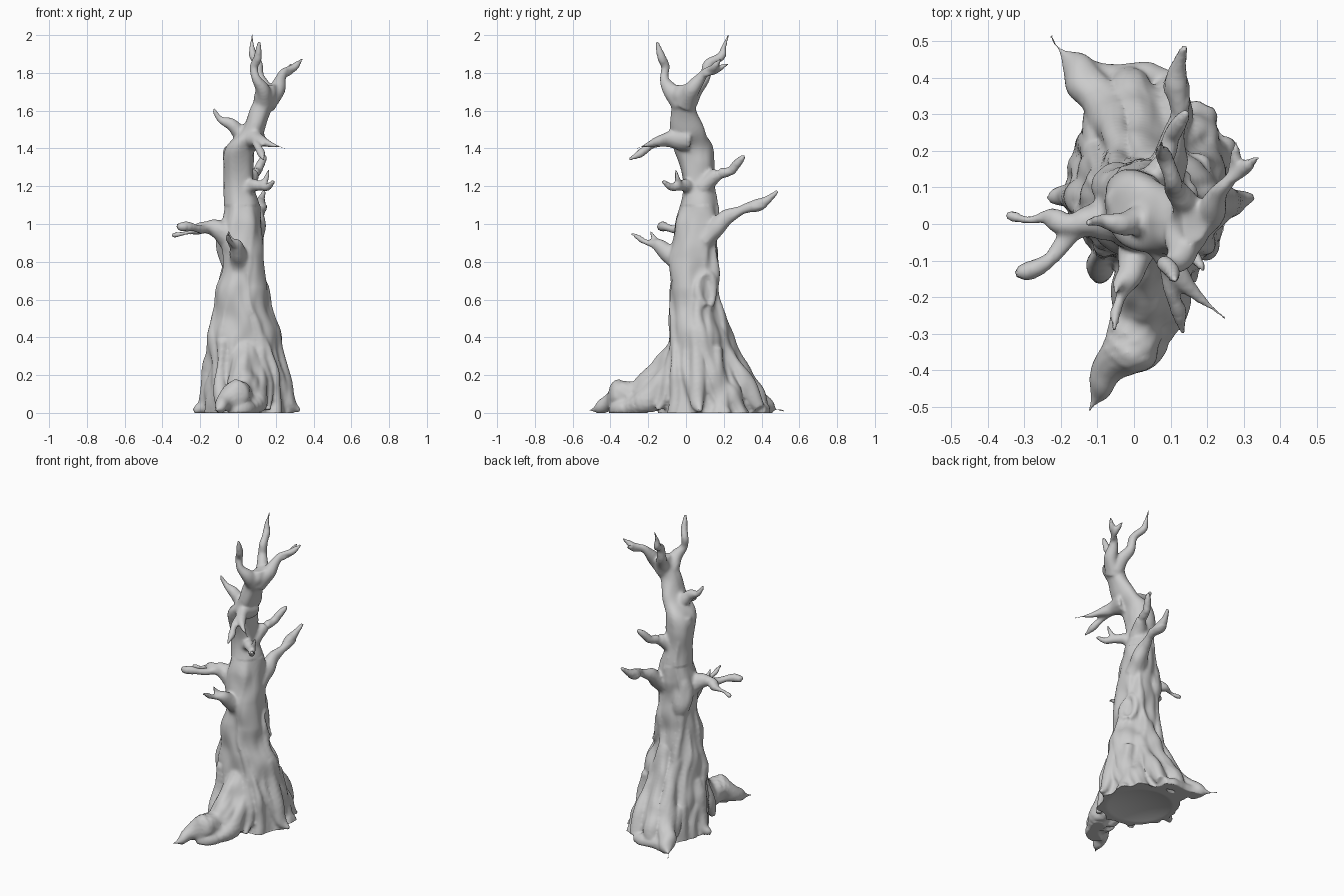
import bpy, bmesh, math
from mathutils import Vector, noise

bm = bmesh.new()


def spline(pts, steps):
    """Catmull-Rom through tuples of any length."""
    out = []
    for i in range(len(pts) - 1):
        p0, p1, p2 = pts[max(i - 1, 0)], pts[i], pts[i + 1]
        p3 = pts[min(i + 2, len(pts) - 1)]
        for s in range(steps):
            t = s / steps
            out.append([0.5 * (2 * b + (c - a) * t + (2 * a - 5 * b + 4 * c - d) * t * t
                               + (3 * b - a - 3 * c + d) * t ** 3)
                        for a, b, c, d in zip(p0, p1, p2, p3)])
    return out + [list(pts[-1])]


def loft(rings):
    """Closed skin over a list of equal point rings."""
    vs = [[bm.verts.new(p) for p in r] for r in rings]
    n = len(vs[0])
    for a, b in zip(vs, vs[1:]):
        for i in range(n):
            bm.faces.new((a[i], a[(i + 1) % n], b[(i + 1) % n], b[i]))
    bm.faces.new(vs[0][::-1])
    bm.faces.new(vs[-1])


def tube(*pts, steps=5, sides=12):
    """Tapered limb through (x, y, z, radius) points."""
    path = spline(pts, steps)
    rings = []
    for i, p in enumerate(path):
        a, b = path[max(i - 1, 0)], path[min(i + 1, len(path) - 1)]
        d = (Vector(b[:3]) - Vector(a[:3])).normalized()
        u = d.cross(Vector((0.31, 0.9, 0.3))).normalized()
        v = d.cross(u)
        r = max(p[3], 0.005)
        rings.append([Vector(p[:3]) + r * (u * math.cos(t) + v * math.sin(t))
                      for t in (2 * math.pi * k / sides for k in range(sides))])
    loft(rings)


# Trunk profile: z, left, right, front, back
profile = spline([
    (-0.03, -0.165, 0.27, -0.13, 0.36), (0.08, -0.16, 0.25, -0.125, 0.32),
    (0.2, -0.155, 0.24, -0.115, 0.26), (0.4, -0.145, 0.21, -0.085, 0.205),
    (0.6, -0.125, 0.155, -0.085, 0.175), (0.8, -0.078, 0.135, -0.08, 0.165),
    (0.9, -0.09, 0.135, -0.07, 0.17), (1.0, -0.092, 0.13, -0.05, 0.175),
    (1.1, -0.08, 0.11, -0.03, 0.165), (1.2, -0.072, 0.085, -0.015, 0.155),
    (1.32, -0.08, 0.085, -0.035, 0.15), (1.4, -0.065, 0.09, -0.06, 0.14),
    (1.48, 0.005, 0.125, -0.085, 0.11), (1.6, 0.06, 0.175, -0.075, 0.055),
    (1.68, 0.1, 0.21, -0.08, 0.06), (1.74, 0.13, 0.2, -0.05, 0.04)], 6)


def surface(z, t, k=1.0):
    """Point on the trunk skin at height z and angle t (slightly boxy section)."""
    j = 0
    while j < len(profile) - 2 and profile[j + 1][0] < z:
        j += 1
    a, b = profile[j], profile[j + 1]
    f = min(max((z - a[0]) / (b[0] - a[0]), 0), 1)
    x0, x1, y0, y1 = [p + (q - p) * f for p, q in zip(a[1:], b[1:])]
    c, s = [math.copysign(abs(q) ** 0.88, q) for q in (math.cos(t), math.sin(t))]
    return Vector(((x0 + x1) / 2 + k * (x1 - x0) / 2 * c, (y0 + y1) / 2 + k * (y1 - y0) / 2 * s, z))


loft([[surface(p[0], 2 * math.pi * i / 40) for i in range(40)] for p in profile])

# Twisting bark ridges: start angle, top height, thickness
for i, (deg, top, r) in enumerate([
        (10, 1.05, .036), (38, .62, .04), (62, 1.3, .034), (92, .75, .04), (118, 1.38, .036),
        (150, .85, .036), (178, .7, .045), (205, 1.0, .036), (232, .8, .03), (262, .55, .032),
        (285, 1.2, .032), (312, .8, .036), (338, .5, .04), (25, .36, .036), (192, .42, .04)]):
    pts = []
    for s in range(11):
        f = s / 10
        t = math.radians(deg) + 0.2 * math.sin(9 * f * top + i * 1.7) + 0.2 * f * (-1) ** i
        p = surface(-0.02 + f * (top + .02), t, 0.93 - 0.15 * f ** 4)
        pts.append((*p, r * (1 - 0.5 * f)))
    tube(*pts, steps=3)

# Front root
tube((.04, -.02, .38, .06), (.03, -.13, .19, .085), (.02, -.25, .085, .085), (-.02, -.34, .095, .08),
     (-.07, -.41, .05, .045), (-.105, -.47, .02, .025), (-.125, -.52, .012, .008))
tube((.1, -.06, .25, .05), (.09, -.18, .08, .07), (.05, -.32, .03, .05), (-.03, -.39, .015, .025))
# Broad webbed back root
tube((-.04, .15, .5, .04), (-.05, .25, .26, .05), (-.09, .34, .11, .055), (-.15, .42, .04, .045),
     (-.2, .47, .02, .022), (-.23, .52, .012, .007))
tube((.03, .15, .55, .04), (.03, .26, .25, .06), (0, .34, .11, .07), (-.03, .39, .03, .05))
tube((.1, .14, .45, .04), (.1, .26, .23, .05), (.1, .34, .09, .055), (.11, .39, .02, .035))
tube((-.15, .41, .03, .04), (-.03, .4, .02, .04), (.1, .4, .02, .03))
tube((-.07, .22, .2, .05), (-.08, .32, .05, .055), (-.05, .38, .03, .055))
# Side roots and toes
tube((.18, .05, .44, .03), (.22, .06, .22, .045), (.27, .06, .06, .04), (.33, .07, .01, .012))
tube((.16, .15, .34, .05), (.2, .18, .12, .055), (.23, .2, .01, .03))
tube((-.12, .08, .34, .04), (-.155, .08, .12, .045), (-.18, .08, .04, .035), (-.23, .07, .01, .012))
tube((.12, -.06, .34, .03), (.155, -.11, .1, .035), (.16, -.15, .01, .02))
tube((-.08, -.05, .38, .03), (-.095, -.11, .13, .03), (-.1, -.15, .01, .02))

# Curled bark knot wrapped on the right side
tube(*[(*surface(.65 + .09 * math.sin(a), .5 + .38 * math.cos(a), .98), .022)
       for a in (math.radians(d) for d in range(-80, 251, 30))], steps=3)
# Swelling on the back left and broken stub above it
tube((-.02, .1, .76, .04), (-.045, .11, .86, .065), (-.045, .1, .95, .065), (-.02, .1, 1.06, .04))
tube((-.01, .06, 1.28, .06), (-.04, .06, 1.36, .045), (-.045, .06, 1.41, .03))

# Left branch pair
tube((-.01, .05, .9, .08), (-.09, .01, .965, .058), (-.17, -.01, .98, .035), (-.24, .02, .965, .02),
     (-.29, .01, .95, .016), (-.35, .025, .94, .008))
tube((-.12, 0, .985, .04), (-.19, -.05, .97, .028), (-.25, -.11, .985, .018), (-.315, -.135, .985, .009))
# Low front branch
tube((.01, -.02, .74, .05), (0, -.08, .83, .05), (-.01, -.14, .88, .032), (-.035, -.2, .9, .02),
     (-.05, -.24, .92, .015), (-.055, -.285, .95, .006))
tube((-.01, -.13, .87, .028), (-.04, -.165, .91, .018), (-.05, -.19, .965, .007))
# Long back branch
tube((.07, .1, .92, .07), (.1, .19, 1.01, .042), (.125, .29, 1.075, .026), (.115, .37, 1.1, .027),
     (.12, .42, 1.12, .023), (.14, .485, 1.175, .01))
# Upper back branch
tube((.04, .09, 1.2, .06), (.08, .17, 1.265, .034), (.1, .235, 1.28, .024), (.115, .26, 1.31, .02),
     (.145, .31, 1.36, .008))
# Small forked right twig
tube((.02, .04, 1.15, .05), (.07, .005, 1.2, .034), (.13, -.04, 1.2, .023), (.16, -.08, 1.195, .018),
     (.19, -.125, 1.23, .006))
tube((.12, -.03, 1.2, .022), (.145, -.04, 1.23, .017), (.165, -.055, 1.29, .006))
# High forked front branch
tube((.07, .01, 1.45, .07), (.09, -.09, 1.45, .042), (.13, -.15, 1.435, .03), (.18, -.2, 1.42, .02),
     (.255, -.265, 1.4, .007))
tube((.09, -.1, 1.44, .03), (.1, -.17, 1.42, .022), (.12, -.23, 1.38, .017), (.135, -.305, 1.34, .007))
# High left branch
tube((.08, .02, 1.45, .06), (.02, .01, 1.48, .046), (-.03, 0, 1.525, .028), (-.09, .01, 1.55, .018),
     (-.13, 0, 1.61, .007))
# Crown branches: front, back and right fork
tube((.14, -.02, 1.64, .06), (.13, -.08, 1.71, .042), (.095, -.115, 1.77, .029), (.085, -.11, 1.83, .025),
     (.105, -.13, 1.88, .021), (.11, -.155, 1.965, .007))
tube((.15, .01, 1.65, .055), (.14, .06, 1.72, .038), (.11, .105, 1.78, .027), (.105, .12, 1.85, .027),
     (.08, .185, 1.89, .023), (.075, .2, 1.94, .015), (.075, .228, 2.01, .007))
tube((.15, -.01, 1.64, .06), (.2, .02, 1.7, .044), (.225, .07, 1.76, .028), (.25, .11, 1.81, .023),
     (.3, .15, 1.83, .018), (.34, .185, 1.875, .007))
tube((.255, .1, 1.79, .02), (.275, .15, 1.81, .018), (.28, .225, 1.85, .007))

# Fuse every part into one skin
bmesh.ops.recalc_face_normals(bm, faces=bm.faces)
mesh = bpy.data.meshes.new("dead_tree")
bm.to_mesh(mesh)
bm.free()
tree = bpy.data.objects.new("dead_tree", mesh)
bpy.context.collection.objects.link(tree)
rem = tree.modifiers.new("fuse", 'REMESH')
rem.mode = 'VOXEL'
rem.voxel_size = 0.009
smo = tree.modifiers.new("soften", 'SMOOTH')
smo.factor, smo.iterations = 0.5, 6
fused = bpy.data.meshes.new_from_object(tree.evaluated_get(bpy.context.evaluated_depsgraph_get()))
tree.modifiers.clear()
tree.data = fused

# Gnarled bark grain, stretched upward, and a slightly domed underside
skin = bmesh.new()
skin.from_mesh(fused)
skin.normal_update()
for v in skin.verts:
    x, y, z = v.co
    amount = 0.022 if z < 1.1 else 0.012
    v.co += v.normal * amount * noise.noise(Vector((x * 12, y * 12, z * 6)))
    if v.co.z < 0.004:
        rho = ((x - .04) ** 2 + (y - .1) ** 2) / 0.04
        v.co.z = 0.03 * max(0, 1 - rho)
for f in skin.faces:
    f.smooth = True
skin.to_mesh(fused)
skin.free()
